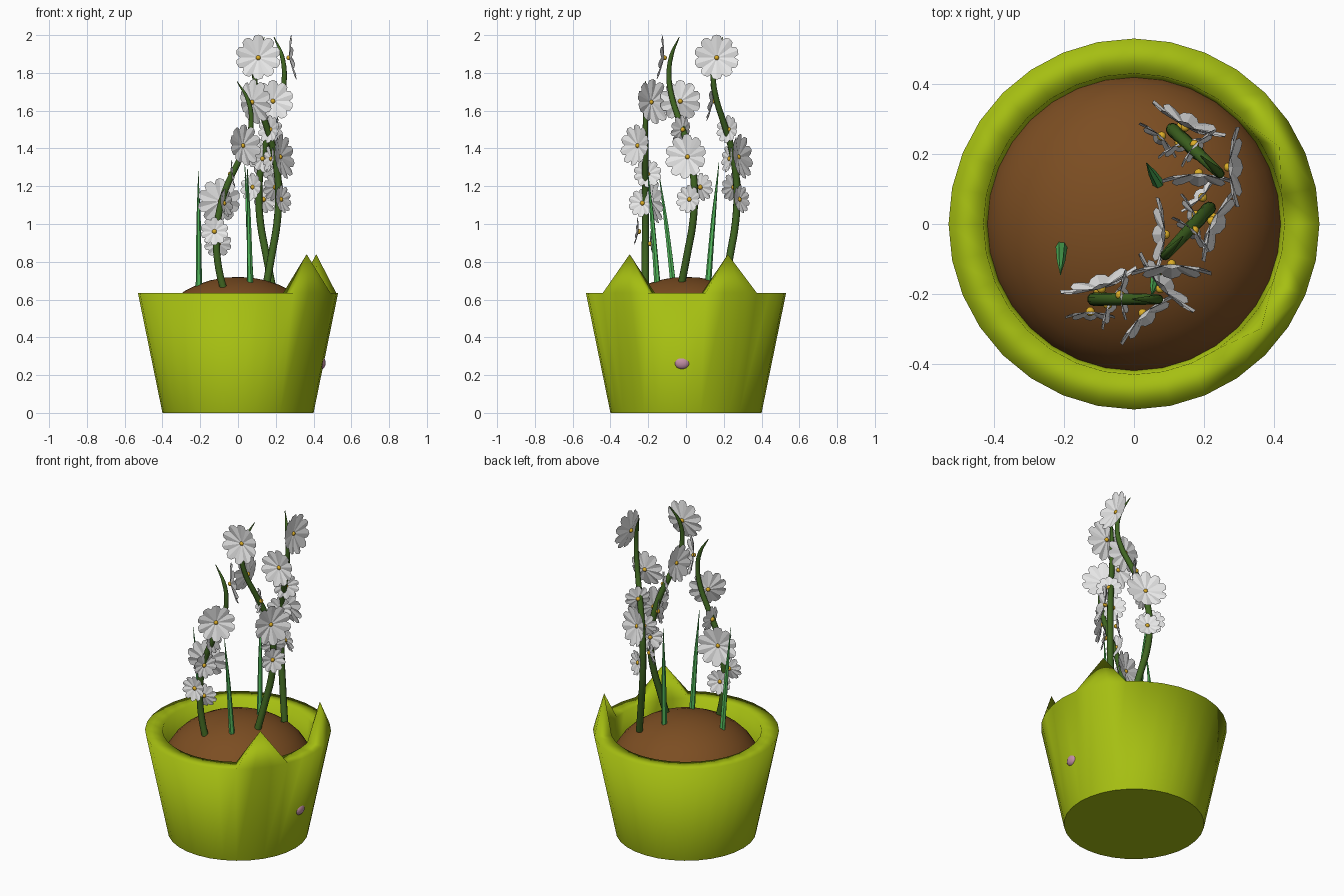
import bpy, bmesh
from math import sin, cos, pi, radians, sqrt
from mathutils import Vector, Matrix

cube = bpy.data.objects.get("Cube")
if cube:
    bpy.data.objects.remove(cube)


def material(name, rgb):
    m = bpy.data.materials.new(name)
    m.use_nodes = True
    m.diffuse_color = (*rgb, 1)
    m.node_tree.nodes["Principled BSDF"].inputs["Base Color"].default_value = (*rgb, 1)
    return m


LIME = material("lime_glaze", (0.38, 0.52, 0.006))
SOIL = material("brown_soil", (0.20, 0.075, 0.016))
STEM = material("dark_green", (0.05, 0.13, 0.015))
LEAF = material("fresh_green", (0.09, 0.50, 0.11))
WHITE = material("petal_white", (0.8, 0.8, 0.8))
GOLD = material("pollen_gold", (0.72, 0.42, 0.02))
PINK = material("nose_pink", (0.55, 0.28, 0.38))


def add_object(name, data, *mats):
    ob = bpy.data.objects.new(name, data)
    bpy.context.collection.objects.link(ob)
    for m in mats:
        data.materials.append(m)
    return ob


def mesh_from(bm, name):
    bmesh.ops.recalc_face_normals(bm, faces=bm.faces)
    me = bpy.data.meshes.new(name)
    bm.to_mesh(me)
    bm.free()
    return me


def lathe(bm, profile, sides):
    """Rings of vertices joined by quads, one ring per (radius, z)."""
    rings = [[bm.verts.new((r * cos(2 * pi * i / sides), r * sin(2 * pi * i / sides), z))
              for i in range(sides)] for r, z in profile]
    bands = []
    for a, b in zip(rings, rings[1:]):
        bands.append([bm.faces.new((a[i], a[(i + 1) % sides], b[(i + 1) % sides], b[i]))
                      for i in range(sides)])
    return rings, bands


# Pot: tapered wall, flat rim and inner wall, with two ears pulled from the rim
SIDES = 32
bm = bmesh.new()
rings, bands = lathe(bm, [(0.40, 0), (0.53, 0.635), (0.43, 0.635), (0.415, 0.42)], SIDES)
for f in bm.faces:
    f.smooth = True
bm.faces.new(rings[0][::-1])
for first in (1, SIDES - 5):
    faces = bands[1][first:first + 3]
    middle = 2 * pi * (first + 1.5) / SIDES
    out = bmesh.ops.extrude_face_region(bm, geom=faces)
    bmesh.ops.delete(bm, geom=faces, context='FACES_ONLY')
    top = [g for g in out["geom"] if isinstance(g, bmesh.types.BMVert)]
    bmesh.ops.pointmerge(bm, verts=top,
                         merge_co=(0.47 * cos(middle), 0.47 * sin(middle), 0.84))
bmesh.ops.dissolve_degenerate(bm, dist=0.0001, edges=bm.edges)
add_object("pot", mesh_from(bm, "pot"), LIME)

# Soil: upper half of a flattened ball
bm = bmesh.new()
steps = 9
dome = [(0.428 * cos(pi / 2 * k / steps), 0.42 + 0.3 * sin(pi / 2 * k / steps))
        for k in range(steps)]
rings, _ = lathe(bm, dome, SIDES)
tip = bm.verts.new((0, 0, 0.72))
for i in range(SIDES):
    bm.faces.new((rings[-1][i], rings[-1][(i + 1) % SIDES], tip))
for f in bm.faces:
    f.smooth = True
add_object("soil", mesh_from(bm, "soil"), SOIL)

# Nose
bm = bmesh.new()
bmesh.ops.create_uvsphere(bm, u_segments=20, v_segments=12, radius=1)
for f in bm.faces:
    f.smooth = True
nose = add_object("nose", mesh_from(bm, "nose"), PINK)
nose.location = (0.44, -0.02, 0.265)
nose.scale = (0.024, 0.042, 0.034)


def tube(name, points, radii, mat, sides_res):
    """Tapered tube along a smooth path, converted to a mesh."""
    cu = bpy.data.curves.new(name, 'CURVE')
    cu.dimensions = '3D'
    cu.bevel_depth = 1.0
    cu.bevel_resolution = sides_res
    cu.resolution_u = 4
    cu.use_fill_caps = True
    sp = cu.splines.new('BEZIER')
    sp.bezier_points.add(len(points) - 1)
    for bp, p, r in zip(sp.bezier_points, points, radii):
        bp.co = p
        bp.radius = r
        bp.handle_left_type = bp.handle_right_type = 'AUTO'
    ob = add_object(name, cu, mat)
    bpy.ops.object.select_all(action='DESELECT')
    ob.select_set(True)
    bpy.context.view_layer.objects.active = ob
    bpy.ops.object.convert(target='MESH')
    bpy.ops.object.shade_smooth_by_angle(angle=radians(50))
    return ob


# Grass blades
for n, (base, end) in enumerate([((-0.207, -0.065, 0.66), (-0.21, -0.145, 1.28)),
                                 ((0.07, 0.115, 0.66), (0.035, 0.175, 1.33)),
                                 ((0.065, -0.15, 0.66), (0.05, -0.205, 1.30))]):
    a, b = Vector(base), Vector(end)
    bend = Vector((0, 0, 0.03))
    tube(f"grass_blade_{n + 1}", [a, a.lerp(b, 0.5) + bend, b],
         [0.017, 0.012, 0.001], LEAF, 1)

# Blossom: ridged, cupped ring of rounded petals with a small golden centre
PETALS = 10
bm = bmesh.new()
hub = bm.verts.new((0, 0, 0))
outline = []
for p in range(PETALS):
    for part, rad, lift in ((0, 0.80, 0.13), (0.2, 0.96, 0.19),
                            (0.5, 1.0, 0.24), (0.8, 0.96, 0.19)):
        a = 2 * pi * (p + part) / PETALS
        outline.append(bm.verts.new((rad * cos(a), rad * sin(a), lift)))
for i, v in enumerate(outline):
    bm.faces.new((hub, v, outline[(i + 1) % len(outline)]))
blossom = mesh_from(bm, "blossom")
blossom.materials.append(WHITE)

bm = bmesh.new()
bmesh.ops.create_uvsphere(bm, u_segments=12, v_segments=8, radius=0.013)
for f in bm.faces:
    f.smooth = True
centre = mesh_from(bm, "blossom_centre")
centre.materials.append(GOLD)

# Stem path (sideways, height) and blossoms (sideways, outward, height, facing, size)
PATH = [(0.10, 0.66), (0.05, 0.85), (0.013, 1.0), (0, 1.15), (0.01, 1.27), (0.05, 1.42),
        (0.11, 1.55), (0.16, 1.66), (0.185, 1.78), (0.168, 1.89), (0.11, 1.99)]
BLOSSOMS = [(0.19, 0.03, 1.88, 43, 0.12), (0.14, -0.04, 1.65, -48, 0.11),
            (0.075, 0.012, 1.50, 0, 0.075), (0.022, 0.03, 1.355, 108, 0.12),
            (0.04, -0.015, 1.345, -25, 0.075), (-0.01, -0.035, 1.195, -90, 0.075),
            (0.011, 0.026, 1.13, 100, 0.075)]
TAPER = [0.02 * sqrt(1 - (k / len(PATH)) ** 2) for k in range(len(PATH) - 1)] + [0.002]

for name, spot, turn in (("front", (-0.115, -0.215, -0.235), 0),
                         ("middle", (0.215, 0.045, 0), -133),
                         ("back", (0.11, 0.27, 0), -43)):
    place = Matrix.Translation(spot) @ Matrix.Rotation(radians(turn), 4, 'Z')
    tube(f"{name}_stem", [place @ Vector((u, 0, z)) for u, z in PATH], TAPER, STEM, 3)
    for n, (u, v, z, facing, size) in enumerate(BLOSSOMS):
        a = radians(facing)
        look = Vector((cos(a), sin(a), 0.12)).to_track_quat('Z', 'Y').to_matrix().to_4x4()
        pose = place @ Matrix.Translation((u, v, z)) @ look
        add_object(f"{name}_blossom_{n + 1}", blossom).matrix_world = pose @ Matrix.Scale(size, 4)
        add_object(f"{name}_blossom_centre_{n + 1}", centre).matrix_world = pose
